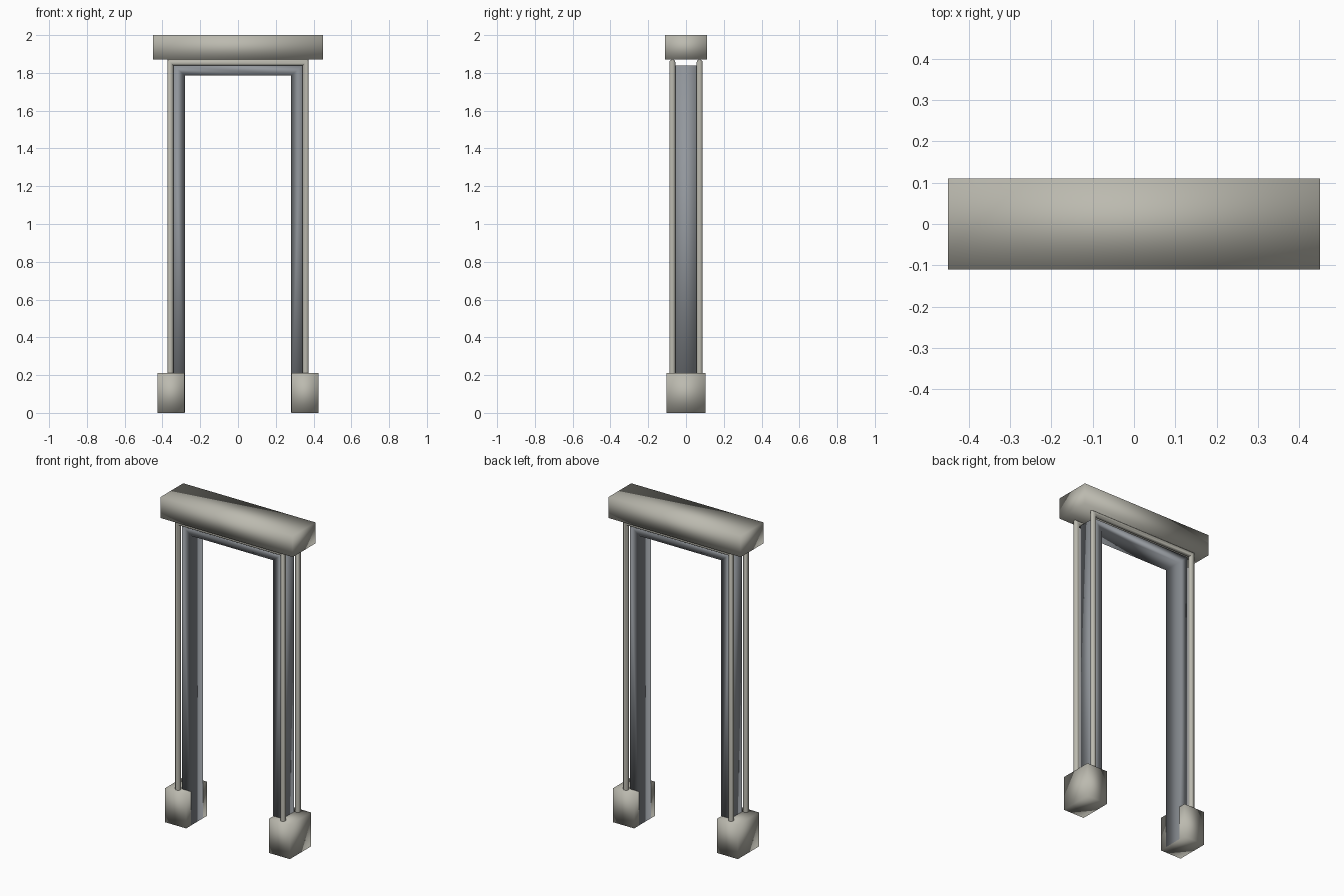
import bpy, bmesh, math

cube = bpy.data.objects.get("Cube")
if cube:
    bpy.data.objects.remove(cube, do_unlink=True)


def make_material(name, rgb):
    mat = bpy.data.materials.new(name)
    mat.use_nodes = True
    mat.diffuse_color = (*rgb, 1)
    bsdf = mat.node_tree.nodes["Principled BSDF"]
    bsdf.inputs["Base Color"].default_value = (*rgb, 1)
    return mat


STONE = make_material("warm grey", (0.50, 0.49, 0.43))
STEEL = make_material("blue grey", (0.29, 0.31, 0.335))


def finish(bm, name, mat):
    bmesh.ops.recalc_face_normals(bm, faces=bm.faces)
    mesh = bpy.data.meshes.new(name)
    bm.to_mesh(mesh)
    bm.free()
    mesh.materials.append(mat)
    mesh.shade_smooth()
    obj = bpy.data.objects.new(name, mesh)
    bpy.context.collection.objects.link(obj)
    return obj


def box(name, mat, xs, ys, zs):
    bm = bmesh.new()
    bmesh.ops.create_cube(bm, size=1)
    for v in bm.verts:
        for i, (lo, hi) in enumerate((xs, ys, zs)):
            v.co[i] = lo if v.co[i] < 0 else hi
    return finish(bm, name, mat)


def arch_tube(name, mat, half_width, y, top, radius, sides=12):
    """Round tube swept up, across and down with mitred corners."""
    bm = bmesh.new()
    rings = []
    for side, is_top in ((-1, False), (-1, True), (1, True), (1, False)):
        ring = []
        for i in range(sides):
            angle = math.tau * i / sides
            out = radius * math.cos(angle)
            z = top + out if is_top else 0.002
            ring.append(bm.verts.new((side * (half_width + out), y + radius * math.sin(angle), z)))
        rings.append(ring)
    for a, b in zip(rings, rings[1:]):
        for i in range(sides):
            j = (i + 1) % sides
            bm.faces.new((a[i], a[j], b[j], b[i]))
    bm.faces.new(rings[0])
    bm.faces.new(rings[-1])
    obj = finish(bm, name, mat)
    obj.data.set_sharp_from_angle(angle=math.radians(40))
    return obj


# Top beam
box("top_beam", STONE, (-0.45, 0.45), (-0.11, 0.11), (1.87, 2.0))

# Inner door frame: two jambs joined by a lintel
bm = bmesh.new()
outline = [(-0.343, 0.002), (-0.343, 1.84), (0.343, 1.84), (0.343, 0.002),
           (0.28, 0.002), (0.28, 1.785), (-0.28, 1.785), (-0.28, 0.002)]
front = bm.faces.new([bm.verts.new((x, -0.057, z)) for x, z in outline])
result = bmesh.ops.extrude_face_region(bm, geom=[front], use_keep_orig=True)
for v in result["geom"]:
    if isinstance(v, bmesh.types.BMVert):
        v.co.y = 0.057
finish(bm, "inner_frame", STEEL)

# Round trim tubes at front and back
for label, y in (("front", -0.072), ("back", 0.072)):
    arch_tube(label + "_trim_tube", STONE, 0.358, y, 1.855, 0.016)

# Foot blocks
box("left_foot", STONE, (0.282, 0.425), (-0.102, 0.102), (0, 0.21))
box("right_foot", STONE, (-0.425, -0.282), (-0.102, 0.102), (0, 0.21))
